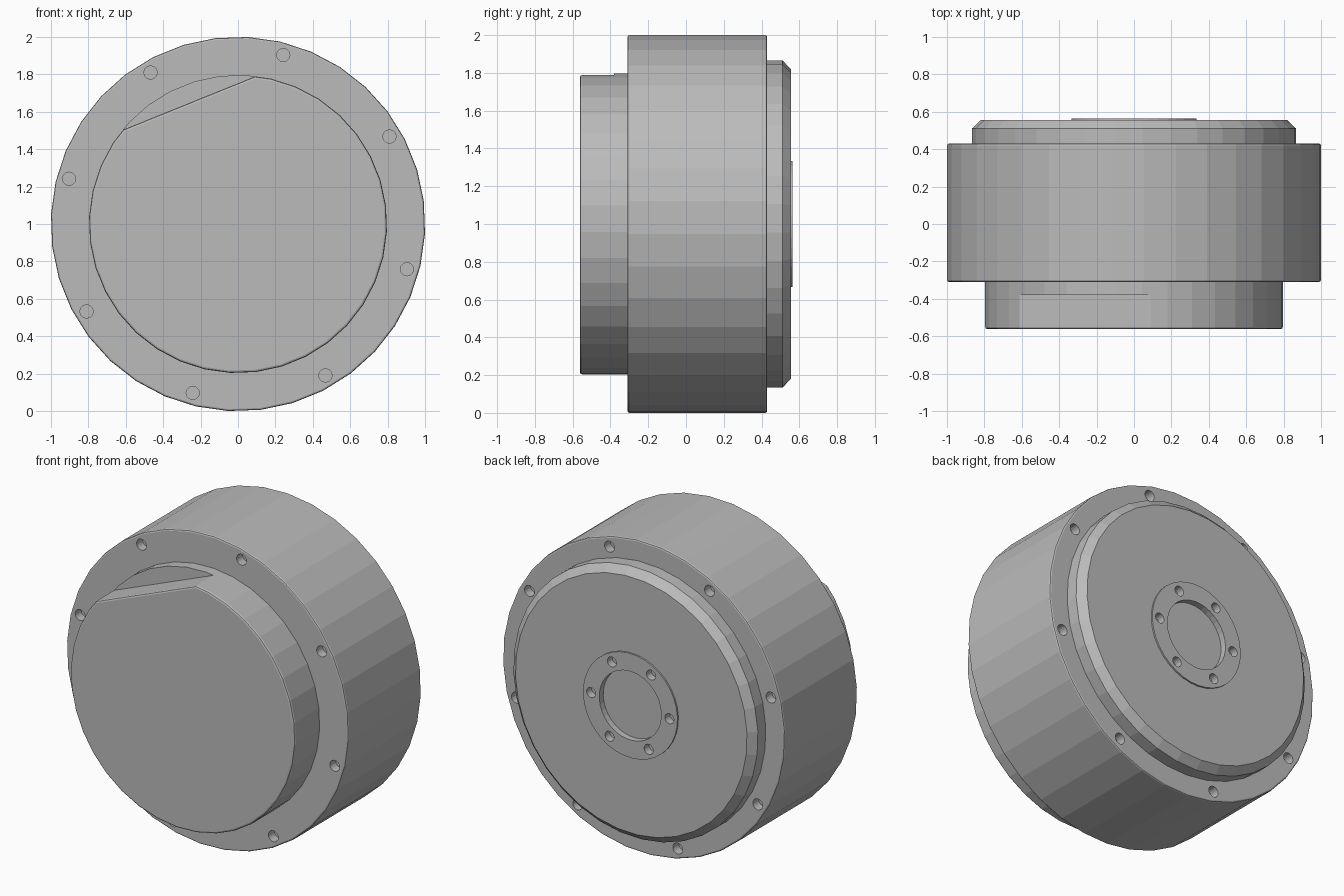
import bpy, bmesh
from math import sin, cos, radians
from mathutils import Matrix, Vector

if "Cube" in bpy.data.objects:
    bpy.data.objects.remove(bpy.data.objects["Cube"])

SIDES = 36
PHASE = -3          # turns the facets about the axis
AXIS_Z = 1.0

grey = bpy.data.materials.new("machined_grey")
GREY = (0.5, 0.5, 0.5, 1)
grey.diffuse_color = GREY
grey.use_nodes = True
grey.node_tree.nodes["Principled BSDF"].inputs["Base Color"].default_value = GREY


def finish(name, bm):
    bmesh.ops.recalc_face_normals(bm, faces=bm.faces)
    mesh = bpy.data.meshes.new(name)
    bm.to_mesh(mesh)
    bm.free()
    mesh.materials.append(grey)
    obj = bpy.data.objects.new(name, mesh)
    bpy.context.collection.objects.link(obj)
    return obj


def lathe(name, profile):
    """Spin a closed (radius, y) profile about the horizontal y axis."""
    bm = bmesh.new()
    rings = []
    for r, y in profile:
        ring = []
        for i in range(SIDES):
            a = radians(PHASE + i * 360 / SIDES)
            ring.append(bm.verts.new((r * cos(a), y, AXIS_Z + r * sin(a))))
        rings.append(ring)
    for low, high in zip(rings, rings[1:]):
        for i in range(SIDES):
            j = (i + 1) % SIDES
            bm.faces.new((low[i], low[j], high[j], high[i]))
    bm.faces.new(rings[0])
    bm.faces.new(rings[-1])
    return finish(name, bm)


def hole_cutter(name, count, start, circle, radius, y_levels, depth):
    """Ring of short cylinders centred on each given face height."""
    bm = bmesh.new()
    for y in y_levels:
        for i in range(count):
            a = radians(start + i * 360 / count)
            place = Matrix.Translation((circle * cos(a), y, AXIS_Z + circle * sin(a)))
            bmesh.ops.create_cone(bm, cap_ends=True, segments=20, radius1=radius,
                                  radius2=radius, depth=2 * depth,
                                  matrix=place @ Matrix.Rotation(radians(90), 4, 'X'))
    return finish(name, bm)


def cut(obj, cutter):
    mod = obj.modifiers.new("cut", 'BOOLEAN')
    mod.operation = 'DIFFERENCE'
    mod.solver = 'EXACT'
    mod.object = cutter
    bpy.context.view_layer.objects.active = obj
    bpy.ops.object.modifier_apply(modifier=mod.name)
    bpy.data.objects.remove(cutter)


# Main housing with softened rims and bolt holes on both faces
FRONT, BACK, R, B = -0.31, 0.43, 1.001, 0.01
housing = lathe("housing", [(R - B, FRONT), (R - B * 0.3, FRONT + B * 0.3), (R, FRONT + B),
                            (R, BACK - B), (R - B * 0.3, BACK - B * 0.3), (R - B, BACK)])
cut(housing, hole_cutter("bolt_cutter", 8, 30, 0.935, 0.035, (FRONT, BACK), 0.06))

# Back flange: chamfered disc, raised hub ring and central recess
flange = lathe("back_flange", [(0.22, 0.525), (0.22, 0.565), (0.335, 0.565), (0.335, 0.555),
                               (0.822, 0.555), (0.868, 0.51), (0.868, 0.40)])
cut(flange, hole_cutter("hub_bolt_cutter", 6, 2, 0.278, 0.032, (0.565,), 0.05))

# Front cap with a slanted flat milled into its upper left rim
CAP_FRONT, SHELF = -0.562, -0.38
cap = lathe("front_cap", [(0.797, CAP_FRONT), (0.797, -0.28)])
bm = bmesh.new()
bmesh.ops.create_cube(bm, size=1)
normal = Vector((-0.374, 0, 0.927))
height = 0.4
centre = Vector((0, (SHELF - 0.7) / 2, AXIS_Z)) + normal * (0.698 + height / 2)
bm.transform(Matrix.Translation(centre) @ Matrix.Rotation(radians(-22), 4, 'Y')
             @ Matrix.Diagonal((2, SHELF + 0.7, height, 1)))
cut(cap, finish("flat_cutter", bm))

# Soften the front edge of the cap
bm = bmesh.new()
bm.from_mesh(cap.data)
rim = [e for e in bm.edges
       if all(abs(v.co.y - CAP_FRONT) < 1e-4 for v in e.verts)
       and e.calc_face_angle(0) > 0.5]
bmesh.ops.bevel(bm, geom=rim, offset=0.012, segments=2, profile=0.5, affect='EDGES')
bm.to_mesh(cap.data)
bm.free()
